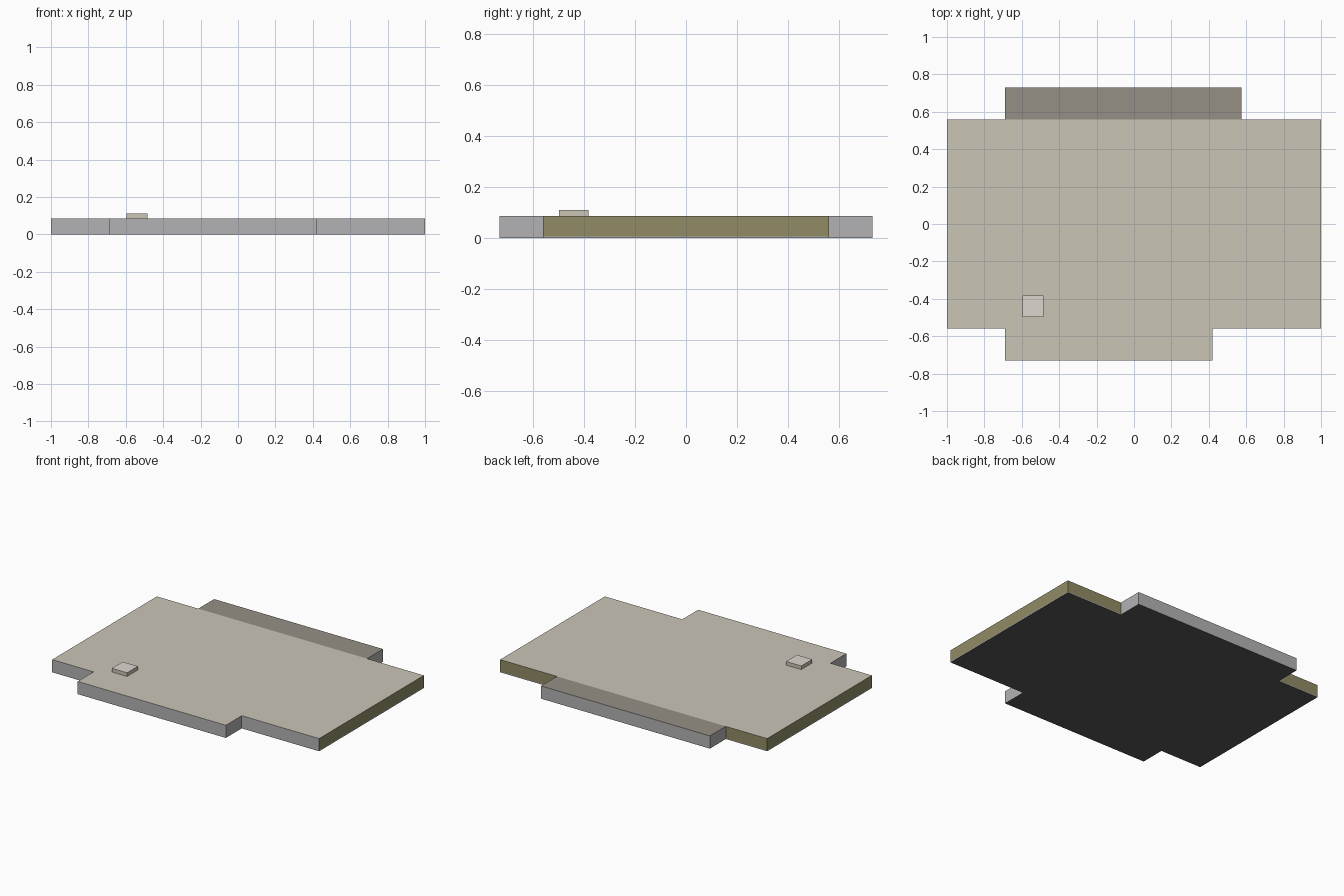
import bpy, bmesh

if "Cube" in bpy.data.objects:
    bpy.data.objects.remove(bpy.data.objects["Cube"])

def material(name, rgb):
    m = bpy.data.materials.new(name)
    m.diffuse_color = (*rgb, 1)
    m.use_nodes = True
    m.node_tree.nodes["Principled BSDF"].inputs["Base Color"].default_value = m.diffuse_color
    return m

BEIGE = material("roof_beige", (0.60, 0.56, 0.47))
TAUPE = material("bay_roof_taupe", (0.30, 0.28, 0.24))
GREY = material("wall_grey", (0.45, 0.45, 0.46))
OLIVE = material("end_wall_olive", (0.28, 0.26, 0.13))
DARK = material("floor_dark", (0.10, 0.10, 0.10))
PALE = material("block_pale", (0.72, 0.68, 0.62))

def prism(name, outline, z0, z1, top, side, bottom, ends=None):
    """Extrude a counter-clockwise outline; colour faces by direction."""
    bm = bmesh.new()
    base = bm.faces.new([bm.verts.new((x, y, z0)) for x, y in outline])
    ext = bmesh.ops.extrude_face_region(bm, geom=[base], use_keep_orig=True)
    for v in ext["geom"]:
        if isinstance(v, bmesh.types.BMVert):
            v.co.z = z1
    bmesh.ops.recalc_face_normals(bm, faces=bm.faces)
    for f in bm.faces:
        f.normal_update()
        if abs(f.normal.z) > 0.5:
            f.material_index = 0 if f.normal.z > 0 else 2
        else:
            at_end = all(abs(v.co.x) > 0.99 for v in f.verts)
            f.material_index = 3 if ends and at_end else 1
    me = bpy.data.meshes.new(name)
    for m in (top, side, bottom, ends or side):
        me.materials.append(m)
    bm.to_mesh(me)
    bm.free()
    ob = bpy.data.objects.new(name, me)
    bpy.context.collection.objects.link(ob)
    return ob

def rect(x0, x1, y0, y1):
    return [(x0, y0), (x1, y0), (x1, y1), (x0, y1)]

W, D, Y = 1.0, 0.56, 0.73        # half width, main half depth, bay half depth
L, FR, BR = -0.69, 0.42, 0.575   # bay left edge, front and back right edges
FLOOR, ROOF = 0.006, 0.086

front = [(-W, -D), (L, -D), (L, -Y), (FR, -Y), (FR, -D), (W, -D)]
back = [(W, D), (BR, D), (BR, Y), (L, Y), (L, D), (-W, D)]

# Thin floor plate under the whole footprint
prism("floor_plate", front + back, 0, FLOOR, DARK, GREY, DARK)
# Main hall with its front bay
prism("main_hall", front + [(W, D), (-W, D)], FLOOR, ROOF, BEIGE, GREY, DARK, OLIVE)
# Back bay with the darker roof
prism("back_bay", rect(L, BR, D, Y), FLOOR, ROOF, TAUPE, GREY, DARK)
# Small block on the roof
prism("roof_block", rect(-0.597, -0.483, -0.497, -0.381), ROOF, 0.111, PALE, BEIGE, BEIGE)
